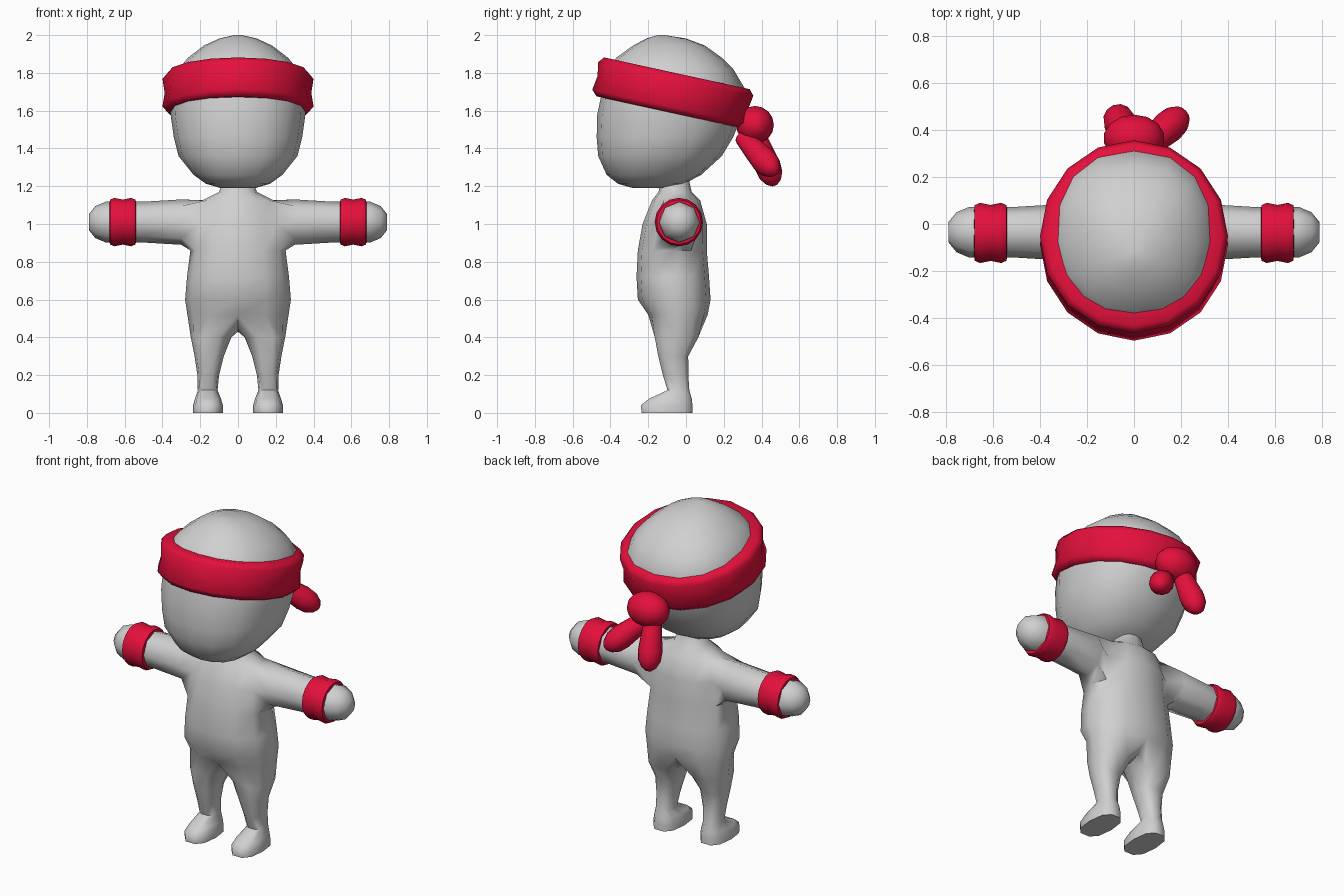
import bpy, bmesh, math
from mathutils import Vector

cube = bpy.data.objects.get("Cube")
if cube:
    bpy.data.objects.remove(cube, do_unlink=True)


def make_material(name, rgb):
    mat = bpy.data.materials.new(name)
    mat.use_nodes = True
    mat.diffuse_color = (*rgb, 1)
    bsdf = next(n for n in mat.node_tree.nodes if n.type == 'BSDF_PRINCIPLED')
    bsdf.inputs["Base Color"].default_value = (*rgb, 1)
    return mat


GREY = make_material("light grey", (0.63, 0.63, 0.63))
RED = make_material("crimson red", (0.78, 0.005, 0.045))


def finish(bm, name, mat, sharp=60):
    """Clean up the bmesh and turn it into a smooth shaded object."""
    bmesh.ops.delete(bm, geom=[v for v in bm.verts if not v.link_faces], context='VERTS')
    bmesh.ops.recalc_face_normals(bm, faces=bm.faces)
    mesh = bpy.data.meshes.new(name)
    bm.to_mesh(mesh)
    bm.free()
    mesh.materials.append(mat)
    for p in mesh.polygons:
        p.use_smooth = True
    mesh.set_sharp_from_angle(angle=math.radians(sharp))
    ob = bpy.data.objects.new(name, mesh)
    bpy.context.collection.objects.link(ob)
    return ob


def power(v, e):
    return math.copysign(abs(v) ** e, v) if abs(v) > 1e-6 else 0.0


def ring(bm, n, z, x0, x1, y0, y1, e=1.0, start=0.0):
    """Horizontal superellipse ring filling the given bounds."""
    verts = []
    for k in range(n):
        a = math.radians(start) + math.tau * k / n
        verts.append(bm.verts.new(((x0 + x1) / 2 + (x1 - x0) / 2 * power(math.cos(a), e),
                                   (y0 + y1) / 2 + (y1 - y0) / 2 * power(math.sin(a), e), z)))
    return verts


def bridge(bm, a, b, skip=()):
    n = len(a)
    for i in range(n):
        if i not in skip:
            bm.faces.new((a[i], a[(i + 1) % n], b[(i + 1) % n], b[i]))


def loft(name, mat, sections, n=16, e=1.0, caps=True):
    """Skin over sections (z, half width, y min, y max)."""
    bm = bmesh.new()
    rings = [ring(bm, n, z, -rx, rx, y0, y1, e) for z, rx, y0, y1 in sections]
    for a, b in zip(rings, rings[1:]):
        bridge(bm, a, b)
    if caps:
        bm.faces.new(rings[0])
        bm.faces.new(rings[-1])
    return finish(bm, name, mat)


# Body: one skin with torso, arms and legs
bm = bmesh.new()
torso = [(0.52, 0.268, -0.20, 0.115), (0.60, 0.28, -0.255, 0.13),
         (0.72, 0.27, -0.262, 0.122), (0.86, 0.252, -0.255, 0.11),
         (1.0, 0.235, -0.23, 0.11), (1.125, 0.19, -0.18, 0.075),
         (1.17, 0.10, -0.145, 0.03), (1.26, 0.065, -0.13, 0.01)]
rings = [ring(bm, 12, z, -rx, rx, y0, y1, 0.88) for z, rx, y0, y1 in torso]
ARM_ROWS = (3, 4)
for j in range(len(rings) - 1):
    bridge(bm, rings[j], rings[j + 1], (11, 0, 5, 6) if j in ARM_ROWS else ())
bm.faces.new(rings[-1])
crotch = [bm.verts.new((0, y, z)) for y, z in ((0.05, 0.455), (-0.03, 0.43), (-0.11, 0.455))]

arm = [(0.30, 0.12), (0.50, 0.108), (0.70, 0.108), (0.755, 0.085), (0.79, 0.042)]
leg = [(0.40, 0.035, 0.25, -0.17, 0.07), (0.30, 0.075, 0.23, -0.15, 0.015),
       (0.20, 0.10, 0.215, -0.125, 0.015), (0.12, 0.108, 0.213, -0.10, 0.02),
       (0.075, 0.09, 0.228, -0.20, 0.035), (0.04, 0.08, 0.238, -0.245, 0.04),
       (0, 0.08, 0.238, -0.24, 0.04)]
for side in (1, -1):
    def pick(row, i):
        return rings[row][i % 12 if side > 0 else (6 - i) % 12]

    # Arm grown from the opening in the shoulder
    lo, mid, hi = ARM_ROWS[0], ARM_ROWS[1], ARM_ROWS[1] + 1
    loop = [pick(lo, 0), pick(lo, 1), pick(mid, 1), pick(hi, 1),
            pick(hi, 0), pick(hi, -1), pick(mid, -1), pick(lo, -1)]
    for x, r in arm:
        nxt = []
        for k in range(8):
            t = math.tau * k / 8 - math.pi / 2
            nxt.append(bm.verts.new((side * x, -0.035 + r * math.cos(t), 1.01 + r * math.sin(t))))
        bridge(bm, loop, nxt)
        loop = nxt
    bm.faces.new(loop)

    # Leg and foot grown from half of the hip ring
    loop = [pick(0, i) for i in range(-3, 4)] + crotch
    for z, x0, x1, y0, y1 in leg:
        nxt = ring(bm, 10, z, x0, x1, y0, y1, 0.78, -108)
        for v in nxt:
            v.co.x *= side
        bridge(bm, loop, nxt)
        loop = nxt
    bm.faces.new(loop)
finish(bm, "body", GREY)

# Head
loft("head", GREY, [
    (1.19, 0.09, -0.28, -0.12), (1.213, 0.17, -0.36, -0.01), (1.26, 0.235, -0.42, 0.08),
    (1.36, 0.315, -0.465, 0.19), (1.46, 0.34, -0.473, 0.25), (1.58, 0.357, -0.47, 0.30),
    (1.72, 0.36, -0.44, 0.31), (1.82, 0.315, -0.41, 0.25), (1.88, 0.265, -0.37, 0.19),
    (1.945, 0.18, -0.28, 0.10), (1.982, 0.10, -0.21, 0.0), (2.0, 0.02, -0.15, -0.11)],
    e=0.88)

# Headband, tilted down to the back
band = [(-0.10, 0.30), (-0.105, 0.37), (-0.075, 0.40), (0, 0.388),
        (0.075, 0.40), (0.105, 0.375), (0.10, 0.27)]
headband = loft("headband", RED, [(z, r, -r - 0.02, r + 0.02) for z, r in band], caps=False)
headband.location = (0, -0.07, 1.695)
headband.rotation_euler.x = -0.215

# Wristbands
cuff = [(-0.07, 0.10), (-0.068, 0.118), (-0.045, 0.128), (0, 0.119),
        (0.045, 0.128), (0.068, 0.118), (0.07, 0.10)]
for side, label in ((1, "left"), (-1, "right")):
    ob = loft(label + "_wristband", RED, [(z, r, -r, r) for z, r in cuff], caps=False)
    ob.location = (side * 0.61, -0.038, 1.01)
    ob.rotation_euler.y = math.pi / 2

# Knot at the back of the headband
bm = bmesh.new()
bmesh.ops.create_uvsphere(bm, u_segments=14, v_segments=8, radius=1)
bmesh.ops.scale(bm, vec=(0.13, 0.10, 0.10), verts=bm.verts)
bmesh.ops.translate(bm, vec=(0, 0.365, 1.525), verts=bm.verts)
finish(bm, "knot", RED)

# Loose ends hanging from the knot
tail = [(0, 0.045), (0.3, 0.058), (0.65, 0.07), (0.82, 0.064), (0.94, 0.042), (1, 0.015)]
for label, start, end in (("left", (0.02, 0.30, 1.46), (0.215, 0.475, 1.27)),
                          ("right", (-0.03, 0.36, 1.50), (-0.075, 0.47, 1.205))):
    path = Vector(end) - Vector(start)
    ob = loft(label + "_knot_end", RED, [(t * path.length, r, -r, r) for t, r in tail], n=12)
    ob.location = start
    ob.rotation_euler = path.to_track_quat('Z', 'Y').to_euler()
